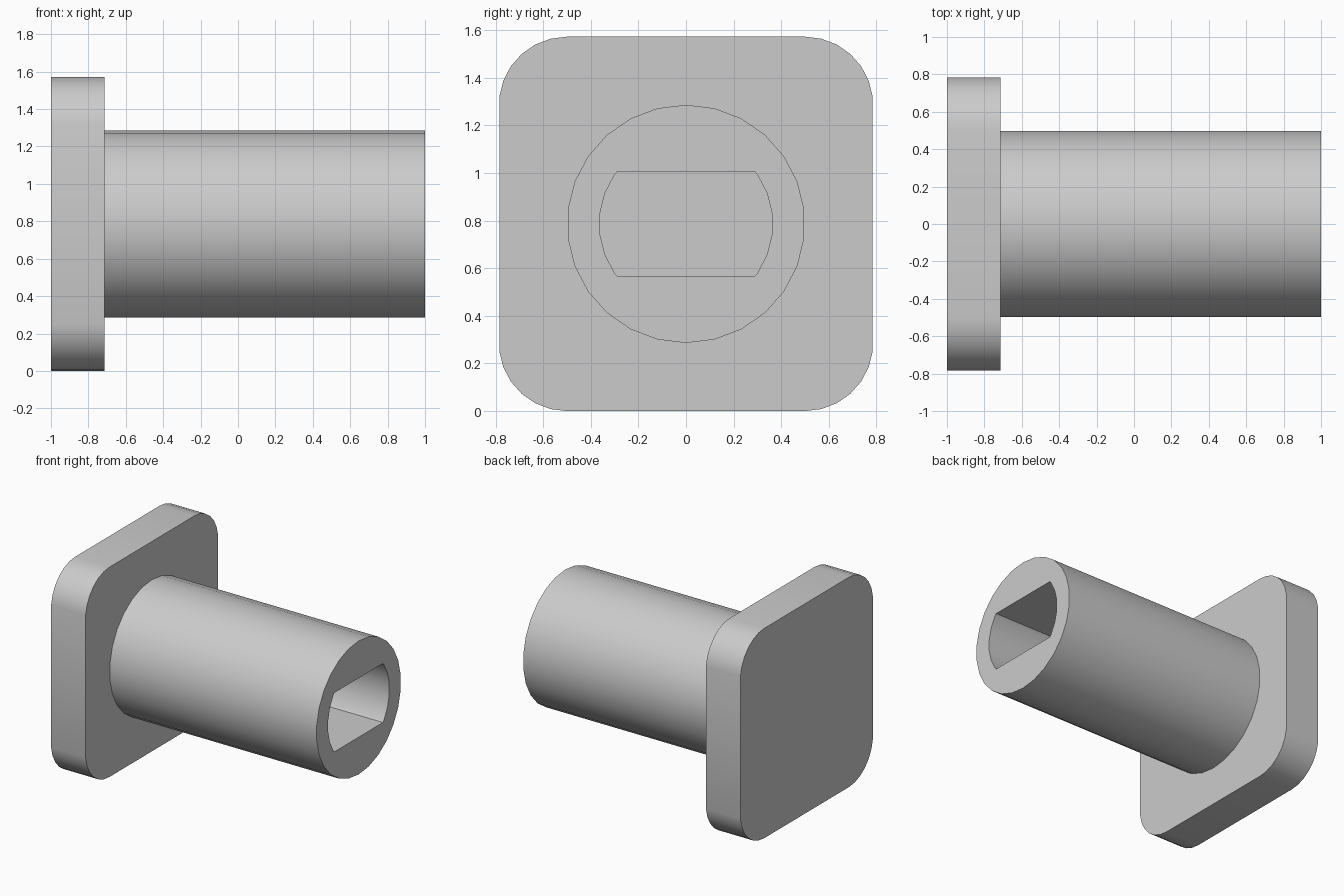
import bpy, bmesh
from math import cos, sin, pi, radians

if "Cube" in bpy.data.objects:
    bpy.data.objects.remove(bpy.data.objects["Cube"])

SIDES = 26
HALF = 0.786         # half the flange height, also the shaft axis height
BACK, FACE, TIP = -1.0, -0.714, 1.0

grey = bpy.data.materials.new("plain_grey")
grey.use_nodes = True
colour = (0.6, 0.6, 0.6, 1)
grey.diffuse_color = colour
grey.node_tree.nodes["Principled BSDF"].inputs["Base Color"].default_value = colour


def circle(radius, offset=0.0):
    """Profile in y, z; each quadrant is pushed outward by offset."""
    points = []
    for i in range(SIDES):
        a = 2 * pi * i / SIDES + pi / 2
        y, z = radius * cos(a), radius * sin(a)
        if offset and abs(y) < 1e-6:      # top and bottom points become an edge
            s = 1 if z > 0 else -1
            points += [(s * offset, s * (radius + offset)),
                       (-s * offset, s * (radius + offset))]
        else:
            points.append((y + (offset if y > 0 else -offset),
                           z + (offset if z > 0 else -offset)) if offset else (y, z))
    return points


def flat_sided(radius, half_height):
    """Circle profile with its top and bottom sliced off flat."""
    ring = circle(radius)
    points = []
    for (y0, z0), (y1, z1) in zip(ring, ring[1:] + ring[:1]):
        if abs(z0) <= half_height:
            points.append((y0, z0))
        if (abs(z0) > half_height) != (abs(z1) > half_height):
            cut = half_height if z0 + z1 > 0 else -half_height
            t = (cut - z0) / (z1 - z0)
            points.append((y0 + t * (y1 - y0), cut))
    return points


def extrude(name, profile, x0, x1):
    bm = bmesh.new()
    face = bm.faces.new([bm.verts.new((x0, y, z + HALF)) for y, z in profile])
    top = bmesh.ops.extrude_face_region(bm, geom=[face])
    verts = [v for v in top["geom"] if isinstance(v, bmesh.types.BMVert)]
    bmesh.ops.translate(bm, verts=verts, vec=(x1 - x0, 0, 0))
    bmesh.ops.recalc_face_normals(bm, faces=bm.faces)
    mesh = bpy.data.meshes.new(name)
    bm.to_mesh(mesh)
    bm.free()
    mesh.materials.append(grey)
    obj = bpy.data.objects.new(name, mesh)
    bpy.context.collection.objects.link(obj)
    return obj


def activate(obj):
    bpy.ops.object.select_all(action="DESELECT")
    obj.select_set(True)
    bpy.context.view_layer.objects.active = obj


# Rounded square flange and round shaft
flange = extrude("flange", circle(0.286, 0.5), BACK, FACE)
shaft = extrude("shaft", circle(0.5), FACE, TIP)

# Flat-sided bore, closed at its far end by the flange
cutter = extrude("bore_cutter", flat_sided(0.364, 0.221), FACE - 0.1, TIP + 0.1)
cutter.hide_render = True
bore = shaft.modifiers.new("bore", "BOOLEAN")
bore.operation = "DIFFERENCE"
bore.solver = "EXACT"
bore.object = cutter
activate(shaft)
bpy.ops.object.modifier_apply(modifier="bore")
bpy.data.objects.remove(cutter)

for part in (flange, shaft):
    activate(part)
    bpy.ops.object.shade_smooth_by_angle(angle=radians(30))
